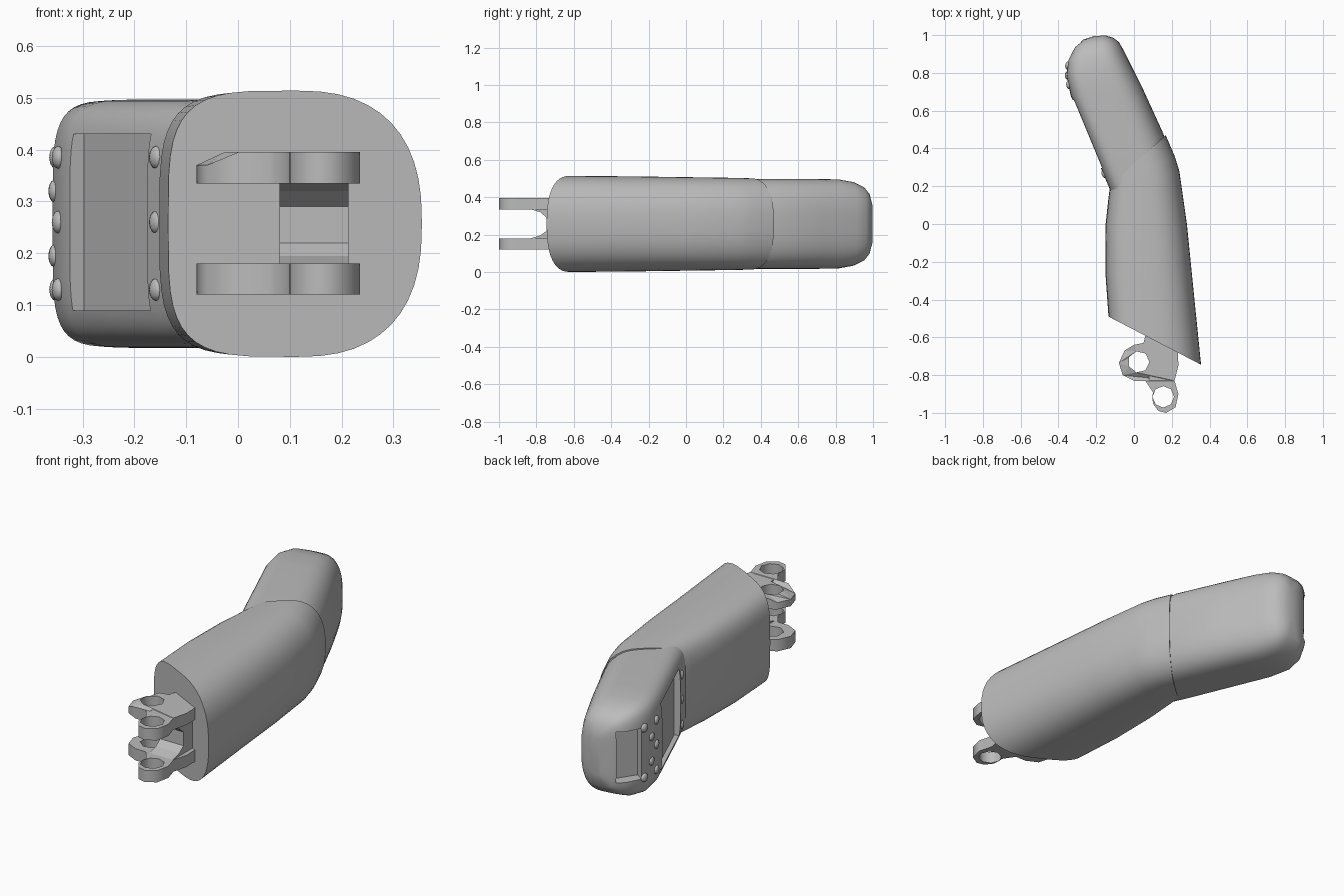
import bpy, bmesh, math
from mathutils import Vector, Matrix

cube = bpy.data.objects.get("Cube")
if cube:
    bpy.data.objects.remove(cube)

GREY = (0.5, 0.5, 0.5, 1)
grey = bpy.data.materials.new("plain_grey")
grey.use_nodes = True
grey.diffuse_color = GREY
grey.node_tree.nodes["Principled BSDF"].inputs["Base Color"].default_value = GREY


def activate(obj):
    bpy.ops.object.select_all(action='DESELECT')
    obj.select_set(True)
    bpy.context.view_layer.objects.active = obj


def add_object(name, bm):
    bmesh.ops.recalc_face_normals(bm, faces=bm.faces)
    mesh = bpy.data.meshes.new(name)
    bm.to_mesh(mesh)
    bm.free()
    mesh.materials.append(grey)
    obj = bpy.data.objects.new(name, mesh)
    bpy.context.collection.objects.link(obj)
    return obj


def smooth(obj, angle=35):
    activate(obj)
    bpy.ops.object.shade_smooth_by_angle(angle=math.radians(angle))


def loft(name, sections, n_left, n_right, mid=0.257, count=48):
    """Skin rounded sections, each given by left point, right point, half height."""
    bm = bmesh.new()
    rings = []
    for left, right, half in sections:
        left, right = Vector(left), Vector(right)
        centre, arm = (left + right) / 2, (right - left) / 2
        ring = []
        for i in range(count):
            t = math.tau * i / count
            c, s = math.cos(t), math.sin(t)
            power = 2 / (n_right if c > 0 else n_left)
            p = centre + arm * math.copysign(abs(c) ** power, c)
            z = mid + half * math.copysign(abs(s) ** power, s)
            ring.append(bm.verts.new((p.x, p.y, z)))
        rings.append(ring)
    for a, b in zip(rings, rings[1:]):
        for i in range(count):
            j = (i + 1) % count
            bm.faces.new((a[i], a[j], b[j], b[i]))
    bm.faces.new(rings[0])
    bm.faces.new(rings[-1])
    return add_object(name, bm)


def cut_box(target, start, end, height, depth):
    """Sink a box pocket into the upright face running from start to end."""
    start, end = Vector(start), Vector(end)
    along = end - start
    centre = (start + end) / 2
    bm = bmesh.new()
    bmesh.ops.create_cube(bm, size=1)
    bmesh.ops.scale(bm, vec=(along.length, depth * 2, height), verts=bm.verts)
    turn = Matrix.Rotation(math.atan2(along.y, along.x), 4, 'Z')
    move = Matrix.Translation((centre.x, centre.y, 0.26))
    bmesh.ops.transform(bm, matrix=move @ turn, verts=bm.verts)
    cutter = add_object("pocket_cutter", bm)
    cutter.hide_render = True
    mod = target.modifiers.new("pocket", 'BOOLEAN')
    mod.operation = 'DIFFERENCE'
    mod.solver = 'EXACT'
    mod.object = cutter
    activate(target)
    bpy.ops.object.modifier_apply(modifier=mod.name)
    bpy.data.objects.remove(cutter)


# Lower finger segment, cut off at a slant at the front
lower = loft("lower_segment", [
    ((-0.135, -0.49), (0.355, -0.745), 0.257),
    ((-0.152, -0.25), (0.31, -0.3), 0.254),
    ((-0.15, 0.0), (0.28, 0.0), 0.25),
    ((-0.135, 0.14), (0.24, 0.28), 0.247),
    ((-0.128, 0.19), (0.215, 0.36), 0.246),
    ((-0.12, 0.21), (0.168, 0.47), 0.244),
], 4, 2.5)
smooth(lower)

# Bent fingertip segment with a rounded end
tip = loft("tip_segment", [
    ((-0.10, 0.12), (0.17, 0.36), 0.236),
    ((-0.165, 0.27), (0.157, 0.475), 0.24),
    ((-0.335, 0.68), (0.045, 0.72), 0.24),
    ((-0.358, 0.79), (-0.015, 0.84), 0.238),
    ((-0.348, 0.87), (-0.052, 0.915), 0.224),
    ((-0.315, 0.935), (-0.08, 0.963), 0.197),
    ((-0.27, 0.975), (-0.11, 0.986), 0.16),
    ((-0.21, 0.995), (-0.15, 0.998), 0.1),
], 5, 2.8)
cut_box(tip, (-0.175, 0.295), (-0.325, 0.655), 0.34, 0.03)
cut_box(tip, (-0.35, 0.86), (-0.28, 0.965), 0.26, 0.05)
smooth(tip)


# Grip studs on the finger pad and beside the knuckle
def studs(name, x, y, heights, outward):
    bm = bmesh.new()
    turn = Matrix.Rotation(math.radians(outward), 4, 'Z')
    for z in heights:
        bmesh.ops.create_uvsphere(
            bm, u_segments=10, v_segments=6, radius=1,
            matrix=Matrix.Translation((x, y, z)) @ turn
            @ Matrix.Diagonal((0.012, 0.022, 0.022, 1)))
    smooth(add_object(name, bm), 60)


OUTER, INNER = (0.13, 0.26, 0.385), (0.195, 0.32)
studs("pad_studs_near", -0.347, 0.735, OUTER, 12)
studs("pad_studs_middle", -0.354, 0.785, INNER, 8)
studs("pad_studs_far", -0.352, 0.84, (OUTER[0], OUTER[-1]), -10)
studs("knuckle_studs", -0.158, 0.262, OUTER, 25)


# Hinge prongs: flat plates with two pin holes
def circle(x, y, r, sides):
    return [(x + r * math.cos(math.tau * i / sides),
             y + r * math.sin(math.tau * i / sides)) for i in range(sides)]


PRONG = [(0.07, -0.55), (0.05, -0.63), (0.0, -0.64), (-0.05, -0.67),
         (-0.08, -0.735), (-0.06, -0.8), (0.0, -0.83), (0.06, -0.83),
         (0.1, -0.89), (0.1, -0.95), (0.13, -0.99), (0.17, -1.0),
         (0.22, -0.97), (0.235, -0.9), (0.215, -0.83), (0.235, -0.75),
         (0.23, -0.6)]


def prong(name, z):
    curve = bpy.data.curves.new(name, 'CURVE')
    curve.dimensions = '2D'
    curve.fill_mode = 'BOTH'
    curve.extrude = 0.03
    for loop in (PRONG, circle(0.025, -0.73, 0.057, 7), circle(0.155, -0.915, 0.057, 8)):
        spline = curve.splines.new('POLY')
        spline.points.add(len(loop) - 1)
        for point, (x, y) in zip(spline.points, loop):
            point.co = (x, y, 0, 1)
        spline.use_cyclic_u = True
    curve.materials.append(grey)
    obj = bpy.data.objects.new(name, curve)
    obj.location.z = z
    bpy.context.collection.objects.link(obj)
    activate(obj)
    bpy.ops.object.convert(target='MESH')
    return bpy.context.object


prong("lower_prong", 0.15)
upper = prong("upper_prong", 0.365)
for v in upper.data.vertices:  # thin the outer edge of the upper ring
    if v.co.x < -0.045 and v.co.z > 0:
        v.co.z -= 0.025

# Forked web joining the prongs, a C-shaped profile extruded sideways
WEB = [(-0.55, 0.122), (-0.55, 0.393), (-0.83, 0.393), (-0.83, 0.335),
       (-0.78, 0.32), (-0.745, 0.29), (-0.745, 0.22), (-0.78, 0.195),
       (-0.83, 0.18), (-0.83, 0.122)]
bm = bmesh.new()
face = bm.faces.new([bm.verts.new((0.08, y, z)) for y, z in WEB])
side = bmesh.ops.extrude_face_region(bm, geom=[face])["geom"]
bmesh.ops.translate(bm, vec=(0.133, 0, 0),
                    verts=[g for g in side if isinstance(g, bmesh.types.BMVert)])
add_object("hinge_web", bm)
